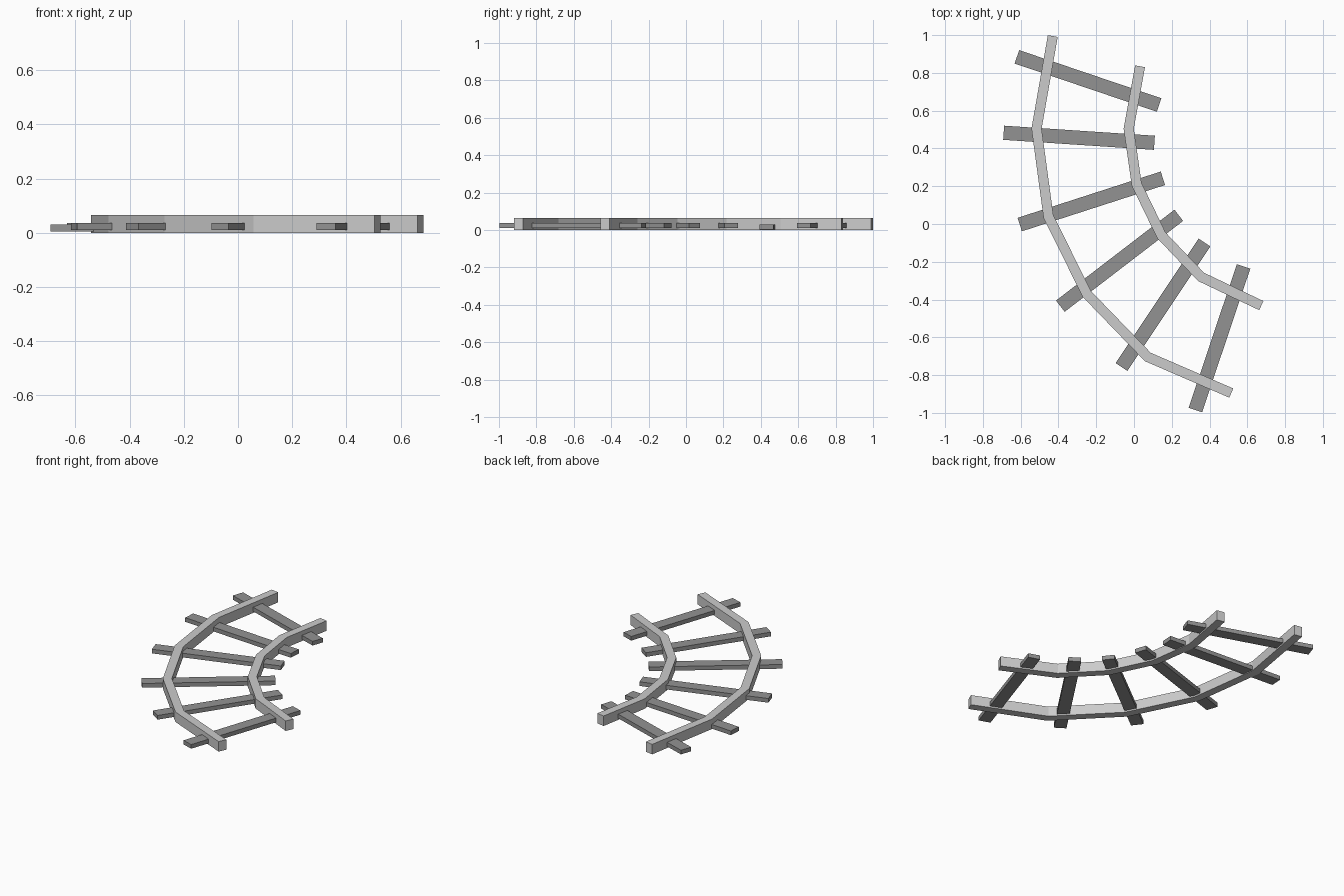
import bpy, bmesh, math
from mathutils import Vector

cube = bpy.data.objects.get("Cube")
if cube:
    bpy.data.objects.remove(cube, do_unlink=True)


def material(name, grey):
    mat = bpy.data.materials.new(name)
    mat.use_nodes = True
    colour = (grey, grey, grey, 1)
    mat.diffuse_color = colour
    mat.node_tree.nodes["Principled BSDF"].inputs["Base Color"].default_value = colour
    return mat


def bar(name, path, width, bottom, top, mat):
    """Rectangular bar swept along a flat path with mitred bends."""
    pts = [Vector(p) for p in path]
    dirs = [(b - a).normalized() for a, b in zip(pts, pts[1:])]
    bm = bmesh.new()
    rings = []
    for i, p in enumerate(pts):
        before, after = dirs[max(i - 1, 0)], dirs[min(i, len(dirs) - 1)]
        along = (before + after).normalized()
        side = Vector((-along.y, along.x)) * (width / 2 / along.dot(after))
        rings.append([bm.verts.new((*(p + side * s), z))
                      for s, z in ((-1, bottom), (1, bottom), (1, top), (-1, top))])
    for a, b in zip(rings, rings[1:]):
        for k in range(4):
            n = (k + 1) % 4
            bm.faces.new((a[k], a[n], b[n], b[k]))
    bm.faces.new(rings[0])
    bm.faces.new(rings[-1])
    bmesh.ops.recalc_face_normals(bm, faces=bm.faces)
    mesh = bpy.data.meshes.new(name)
    bm.to_mesh(mesh)
    bm.free()
    mesh.materials.append(mat)
    obj = bpy.data.objects.new(name, mesh)
    bpy.context.collection.objects.link(obj)
    return obj


rail_grey = material("light grey metal", 0.60)
tie_grey = material("dark grey wood", 0.29)

# Curved rails
bar("outer_rail", [(-0.43, 0.995), (-0.516, 0.505), (-0.453, 0.04), (-0.25, -0.37),
                   (0.073, -0.704), (0.515, -0.895)], 0.053, 0, 0.065, rail_grey)
bar("inner_rail", [(0.032, 0.835), (-0.028, 0.505), (0.014, 0.21), (0.145, -0.06),
                   (0.355, -0.28), (0.674, -0.432)], 0.053, 0, 0.065, rail_grey)

# Cross ties: outer end, inner end, underside height
ties = [((-0.62, 0.885), (0.133, 0.63), 0.01),
        ((-0.69, 0.483), (0.108, 0.43), 0.004),
        ((-0.605, -0.003), (0.153, 0.242), 0.01),
        ((-0.39, -0.435), (0.237, 0.046), 0.01),
        ((-0.066, -0.757), (0.373, -0.098), 0.01),
        ((0.325, -0.985), (0.58, -0.225), 0.01)]
for i, (start, end, bottom) in enumerate(ties, 1):
    bar(f"cross_tie_{i}", [start, end], 0.075, bottom, bottom + 0.027, tie_grey)
